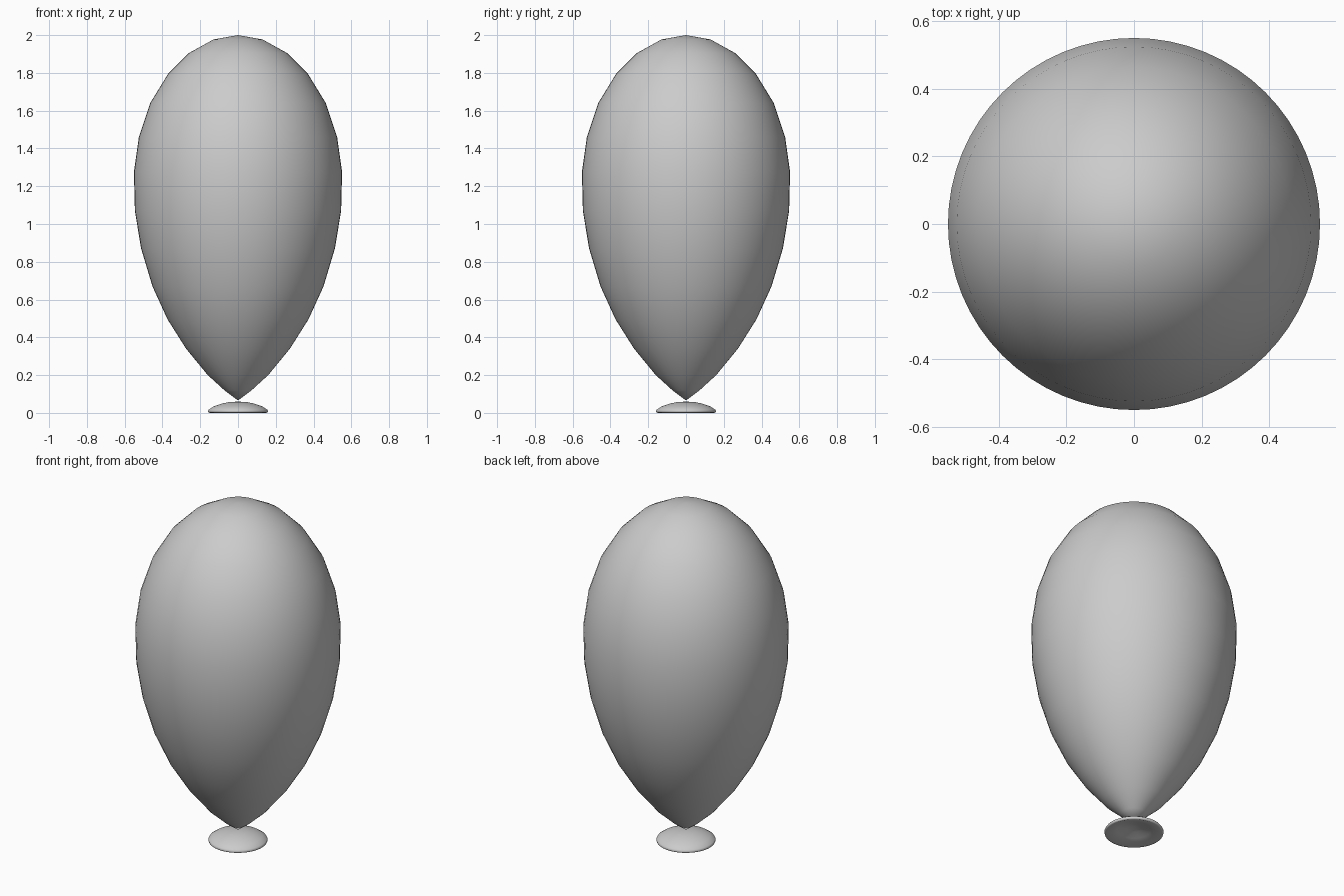
import bpy, bmesh, math

cube = bpy.data.objects.get("Cube")
if cube:
    bpy.data.objects.remove(cube, do_unlink=True)

SEGMENTS = 64

# One plain grey for the whole model
grey = bpy.data.materials.new("plain_grey")
grey.use_nodes = True
COLOUR = (0.6, 0.6, 0.6, 1)
grey.diffuse_color = COLOUR
grey.node_tree.nodes["Principled BSDF"].inputs["Base Color"].default_value = COLOUR


def lathe(name, profile, sharp_angle):
    """Spin a (radius, height) profile around the z axis."""
    bm = bmesh.new()
    verts = [bm.verts.new((r, 0, z)) for r, z in profile]
    edges = [bm.edges.new(pair) for pair in zip(verts, verts[1:])]
    bmesh.ops.spin(bm, geom=verts + edges, cent=(0, 0, 0), axis=(0, 0, 1),
                   angle=math.tau, steps=SEGMENTS, use_duplicate=False)
    bmesh.ops.remove_doubles(bm, verts=bm.verts, dist=0.0005)
    bmesh.ops.recalc_face_normals(bm, faces=bm.faces)
    mesh = bpy.data.meshes.new(name)
    bm.to_mesh(mesh)
    bm.free()
    mesh.materials.append(grey)
    obj = bpy.data.objects.new(name, mesh)
    bpy.context.collection.objects.link(obj)
    bpy.ops.object.select_all(action="DESELECT")
    obj.select_set(True)
    bpy.context.view_layer.objects.active = obj
    bpy.ops.object.shade_smooth_by_angle(angle=math.radians(sharp_angle))
    return obj


# Inflated teardrop body, pointed at the bottom
lathe("balloon_body", [
    (0, 2.0), (0.13, 1.977), (0.26, 1.905), (0.37, 1.795), (0.465, 1.64),
    (0.525, 1.46), (0.551, 1.275), (0.546, 1.07), (0.513, 0.87),
    (0.453, 0.67), (0.373, 0.495), (0.275, 0.34), (0.16, 0.2),
    (0.07, 0.118), (0, 0.066)], 60)

# Flared lip below the tip: domed above, hollow below
lathe("balloon_lip", [
    (0, 0.06), (0.05, 0.057), (0.09, 0.048), (0.13, 0.034), (0.154, 0.018),
    (0.159, 0.01), (0.157, 0.003), (0.15, 0), (0.09, 0.022), (0.04, 0.032),
    (0, 0.042)], 60)
